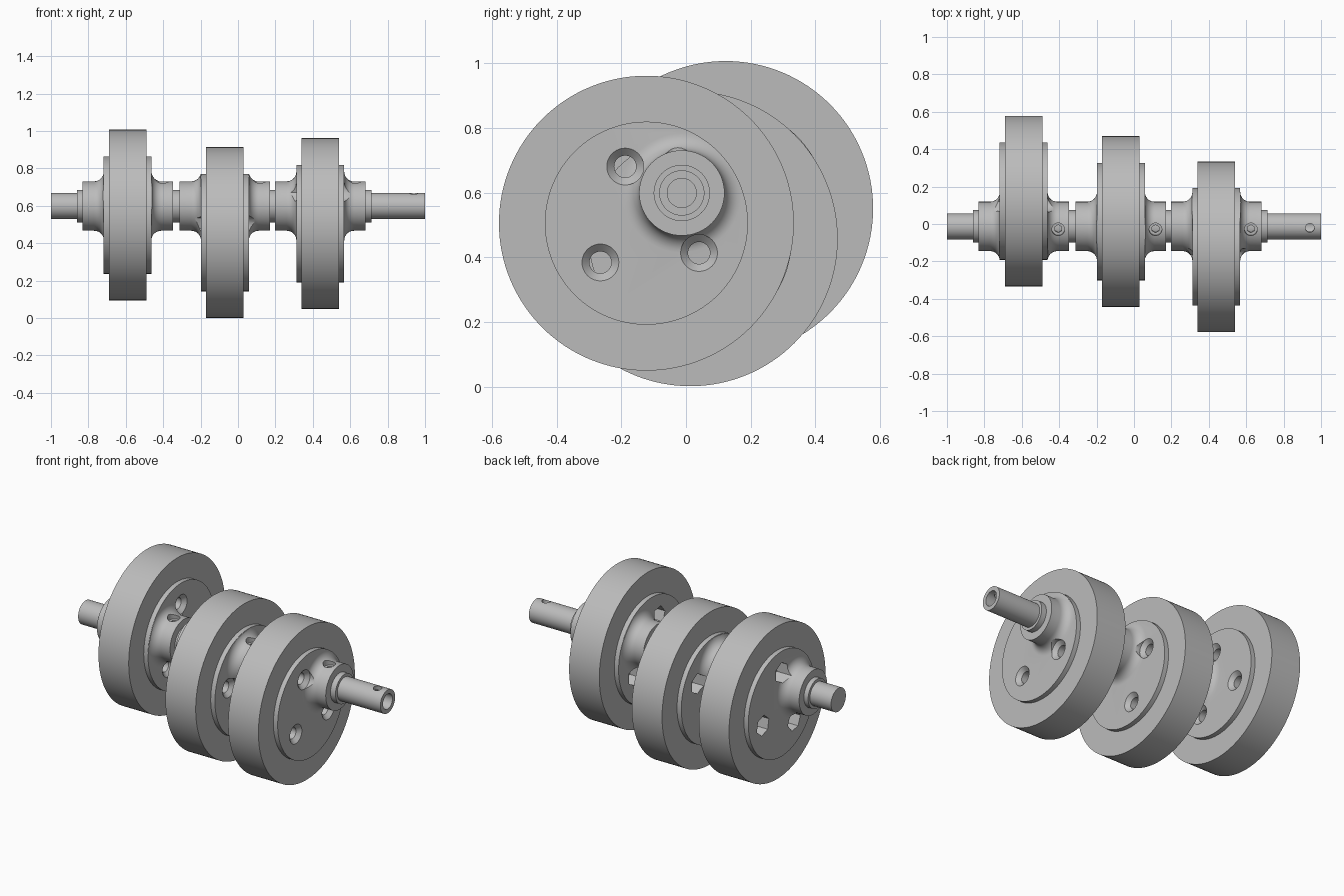
import bpy, bmesh, math
from mathutils import Matrix, Vector

cube = bpy.data.objects.get("Cube")
if cube:
    bpy.data.objects.remove(cube, do_unlink=True)

steel = bpy.data.materials.new("grey_steel")
steel.use_nodes = True
GREY = (0.5, 0.5, 0.5, 1)
steel.diffuse_color = GREY
steel.node_tree.nodes["Principled BSDF"].inputs["Base Color"].default_value = GREY

AXIS_Y, AXIS_Z = -0.013, 0.599      # shaft axis
THROW = 0.144                       # eccentric offset
DISC_R, FLANGE_R, COLLAR_R = 0.456, 0.314, 0.132
FILLET = 0.052


def lathe(name, profile, matrix, seg=64, closed=False, phase=0.0):
    """Revolve (x, radius) points about the x axis; ends are capped unless closed."""
    bm = bmesh.new()
    rings = []
    for x, r in profile:
        rings.append([bm.verts.new((x, r * math.cos(phase + 2 * math.pi * i / seg),
                                    r * math.sin(phase + 2 * math.pi * i / seg)))
                      for i in range(seg)])
    pairs = list(zip(rings, rings[1:]))
    if closed:
        pairs.append((rings[-1], rings[0]))
    else:
        bm.faces.new(rings[0])
        bm.faces.new(rings[-1])
    for a, b in pairs:
        for i in range(seg):
            j = (i + 1) % seg
            bm.faces.new((a[i], a[j], b[j], b[i]))
    bmesh.ops.recalc_face_normals(bm, faces=bm.faces)
    bm.transform(matrix)
    mesh = bpy.data.meshes.new(name)
    bm.to_mesh(mesh)
    bm.free()
    mesh.materials.append(steel)
    ob = bpy.data.objects.new(name, mesh)
    bpy.context.collection.objects.link(ob)
    return ob


def select(ob):
    bpy.ops.object.select_all(action='DESELECT')
    ob.select_set(True)
    bpy.context.view_layer.objects.active = ob


def boolean(ob, tool, operation='DIFFERENCE'):
    """Apply a boolean and discard the tool object."""
    tool.hide_render = True
    mod = ob.modifiers.new("cut", 'BOOLEAN')
    mod.operation, mod.object, mod.solver = operation, tool, 'EXACT'
    select(ob)
    bpy.ops.object.modifier_apply(modifier=mod.name)
    bpy.data.objects.remove(tool, do_unlink=True)


def smooth(ob):
    select(ob)
    bpy.ops.object.shade_smooth_by_angle(angle=math.radians(30))


def at(x, y=AXIS_Y, z=AXIS_Z):
    return Matrix.Translation((x, y, z))


# Direction of the radial screw holes: up, leaning slightly to the front
UP = Matrix.Rotation(math.radians(7), 4, 'X') @ Matrix.Rotation(-math.pi / 2, 4, 'Y')

# Shaft with shoulders, end bore and cross hole
shaft = lathe("shaft", [(-1, .07), (-.86, .07), (-.86, .087), (.715, .087),
                        (.715, .07), (1, .07)], at(0))
boolean(shaft, lathe("bore_cutter", [(.82, .045), (1.1, .045)], at(0), 48))
boolean(shaft, lathe("pin_cutter", [(.01, .024), (.2, .024)], at(.94) @ UP, 32))
smooth(shaft)

# Collar profile with a fillet up to the flange on each side
half = [(.128 + FILLET * (1 - math.sin(t)), COLLAR_R + FILLET * (1 - math.cos(t)))
        for t in [math.pi / 2 * i / 8 for i in range(9)]]
half = [(.1, COLLAR_R + FILLET)] + half[::-1] + [(.242, COLLAR_R)]
half = sorted(half, key=lambda p: (p[0], -p[1]))
collar_profile = [(-x, r) for x, r in reversed(half)] + half

for label, xc, angle in (("right", -.59, -19.5), ("middle", -.07, -79.5), ("left", .44, -139.5)):
    a = math.radians(angle)
    cy, cz = AXIS_Y + THROW * math.cos(a), AXIS_Z + THROW * math.sin(a)
    centre = at(xc, cy, cz)

    # Eccentric disc, a ring around the hub flange
    disc = lathe(label + "_disc", [(-.1, FLANGE_R), (-.1, DISC_R), (.1, DISC_R), (.1, FLANGE_R)],
                 centre, 128, closed=True)
    smooth(disc)

    # Hub: flange joined to a filleted collar trimmed to the flange edge
    hub = lathe(label + "_hub", [(-.128, FLANGE_R), (.128, FLANGE_R)], centre, 128)
    collar = lathe("collar", collar_profile, at(xc))
    boolean(collar, lathe("trim", [(-.4, .312), (.4, .312)], centre, 128), 'INTERSECT')
    boolean(hub, collar, 'UNION')

    # Three bolt holes: countersunk on one side, hexagonal pocket on the other
    for turn in (-110, 0, 110):
        b = a + math.radians(turn)
        spot = at(xc, cy + .187 * math.cos(b), cz + .187 * math.sin(b))
        boolean(hub, lathe("bolt_cutter", [(-.2, .034), (.105, .034), (.128, .057), (.3, .057)],
                           spot, 40))
        boolean(hub, lathe("hex_cutter", [(-.3, .06), (-.06, .06)], spot, 6, phase=b))

    # Radial set screw hole with a hexagonal socket
    screw = at(xc + .185) @ UP
    boolean(hub, lathe("screw_cutter", [(.105, .034), (.3, .034)], screw, 40))
    boolean(hub, lathe("socket_cutter", [(.085, .021), (.2, .021)], screw, 6))
    smooth(hub)
